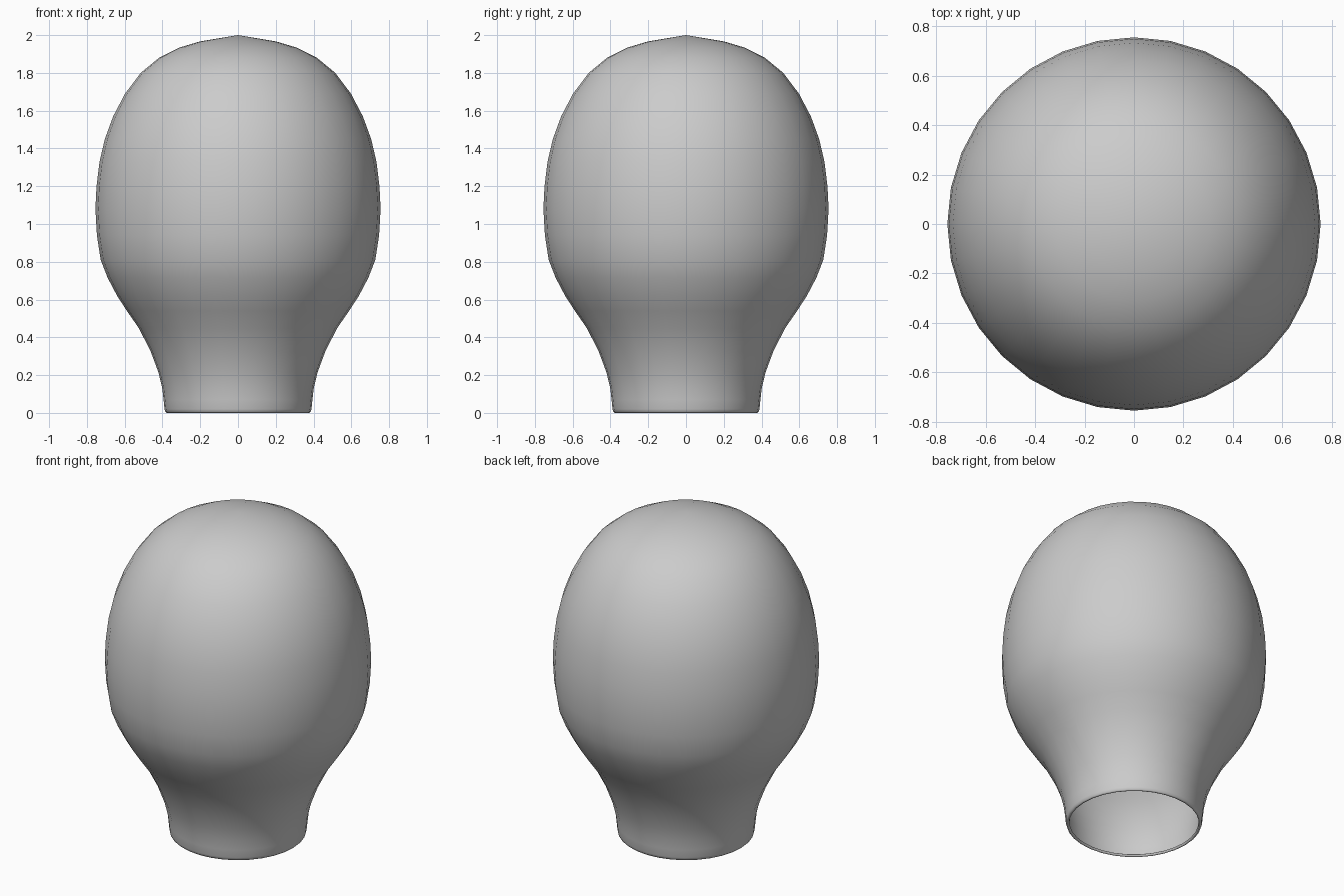
import bpy, bmesh
from math import cos, sin, pi

if "Cube" in bpy.data.objects:
    bpy.data.objects.remove(bpy.data.objects["Cube"])

SIDES = 32
# Profile of the glass (radius, height), from the curled lip to the crown
PROFILE = [(0.368, 0.012), (0.371, 0.003), (0.378, 0.0), (0.385, 0.006),
           (0.389, 0.02), (0.394, 0.07), (0.401, 0.13), (0.421, 0.214),
           (0.462, 0.325), (0.524, 0.447), (0.588, 0.54), (0.64, 0.62),
           (0.69, 0.715), (0.727, 0.81), (0.747, 0.94), (0.755, 1.08),
           (0.749, 1.20), (0.733, 1.33), (0.705, 1.45), (0.661, 1.57),
           (0.598, 1.69), (0.515, 1.80), (0.418, 1.88), (0.31, 1.934),
           (0.20, 1.967)]


def lathe(name, profile, top):
    """Open-bottomed lathe closed by a point at the top."""
    bm = bmesh.new()
    rings = [[bm.verts.new((r * cos(2 * pi * i / SIDES), r * sin(2 * pi * i / SIDES), z))
              for i in range(SIDES)] for r, z in profile]
    for a, b in zip(rings, rings[1:]):
        for i in range(SIDES):
            j = (i + 1) % SIDES
            bm.faces.new((a[i], a[j], b[j], b[i]))
    tip = bm.verts.new((0, 0, top))
    for i in range(SIDES):
        bm.faces.new((rings[-1][i], rings[-1][(i + 1) % SIDES], tip))
    for f in bm.faces:
        f.smooth = True
    mesh = bpy.data.meshes.new(name)
    bm.to_mesh(mesh)
    bm.free()
    obj = bpy.data.objects.new(name, mesh)
    bpy.context.collection.objects.link(obj)
    return obj


# Hollow bulb glass with open neck
lathe("bulb_glass", PROFILE, 2.0)
